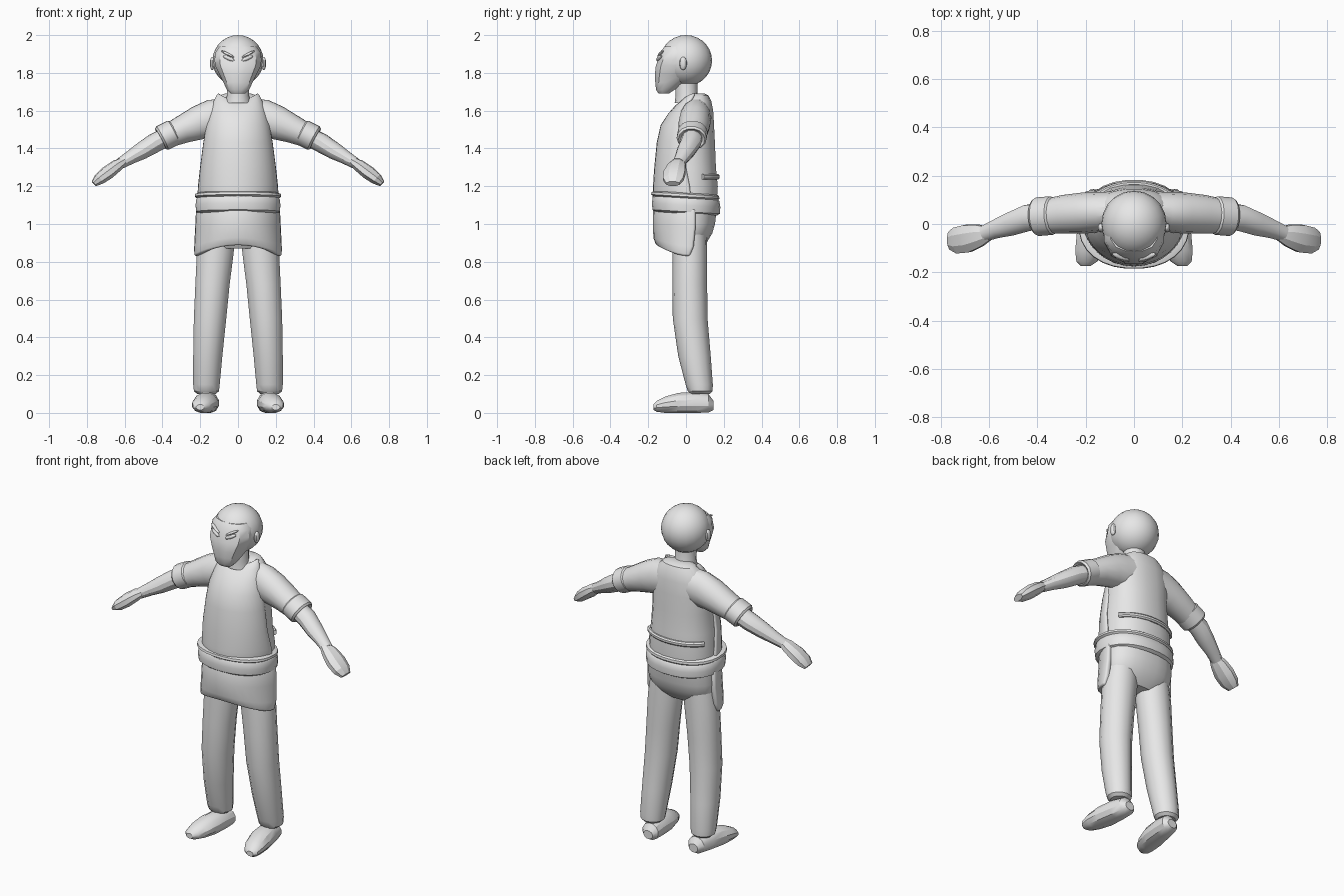
import bpy, bmesh, math
from mathutils import Vector

cube = bpy.data.objects.get("Cube")
if cube:
    bpy.data.objects.remove(cube, do_unlink=True)

grey = bpy.data.materials.new("light grey")
grey.use_nodes = True
grey.diffuse_color = (0.8, 0.8, 0.8, 1)
grey.node_tree.nodes["Principled BSDF"].inputs["Base Color"].default_value = (0.8, 0.8, 0.8, 1)

X, Y, Z = Vector((1, 0, 0)), Vector((0, 1, 0)), Vector((0, 0, 1))


def finish(name, bm, angle=30):
    bmesh.ops.recalc_face_normals(bm, faces=bm.faces)
    me = bpy.data.meshes.new(name)
    bm.to_mesh(me)
    bm.free()
    me.materials.append(grey)
    ob = bpy.data.objects.new(name, me)
    bpy.context.collection.objects.link(ob)
    bpy.ops.object.select_all(action='DESELECT')
    ob.select_set(True)
    bpy.context.view_layer.objects.active = ob
    bpy.ops.object.shade_smooth_by_angle(angle=math.radians(angle))
    return ob


def loft(name, rows, hint, axis=None, n=14, power=2.0, angle=30, floor=None, tilt=0):
    """Closed skin over rings; each row is x, y, z, radius along hint, radius across."""
    bm = bmesh.new()
    pts = [Vector(r[:3]) for r in rows]
    rings = []
    for i, row in enumerate(rows):
        t = axis or (pts[min(i + 1, len(pts) - 1)] - pts[max(i - 1, 0)]).normalized()
        u = (hint - t * hint.dot(t)).normalized()
        v = t.cross(u)
        ring = []
        for k in range(n):
            w = 2 * math.pi * (k + 0.5) / n
            c, s = math.cos(w), math.sin(w)
            p = pts[i] + u * row[3] * math.copysign(abs(c) ** (2 / power), c) \
                + v * row[4] * math.copysign(abs(s) ** (2 / power), s)
            p.z += tilt * p.y
            if floor is not None:
                p.z = max(p.z, floor)
            ring.append(bm.verts.new(p))
        rings.append(ring)
    for a, b in zip(rings, rings[1:]):
        for k in range(n):
            bm.faces.new((a[k], a[(k + 1) % n], b[(k + 1) % n], b[k]))
    bm.faces.new(rings[0])
    bm.faces.new(rings[-1])
    return finish(name, bm, angle)


def body(name, rows, **kw):
    """Upright loft; each row is z, half width, front y, back y."""
    return loft(name, [(0, (f + b) / 2, z, w, (b - f) / 2) for z, w, f, b in rows], X, Z, **kw)


def wrap(name, rows, thick, n=16):
    """Half-round cloth; each row is z at middle, z at edge, half width, front y, edge y."""
    bm = bmesh.new()
    grid = []
    for zc, ze, w, yf, ye in rows:
        line = []
        for k in range(n + 1):
            t = math.pi * (k / n - 0.5)
            s = math.sin(t)
            line.append(bm.verts.new((w * s, ye + (yf - ye) * math.cos(t), zc + (ze - zc) * s * s)))
        grid.append(line)
    for a, b in zip(grid, grid[1:]):
        for k in range(n):
            bm.faces.new((a[k], a[k + 1], b[k + 1], b[k]))
    ob = finish(name, bm)
    mod = ob.modifiers.new("thickness", 'SOLIDIFY')
    mod.thickness, mod.offset = thick, 0
    bev = ob.modifiers.new("soft edge", 'BEVEL')
    bev.width, bev.segments, bev.limit_method = 0.01, 2, 'ANGLE'
    bev.angle_limit = math.radians(50)
    return ob


def ball(name, loc, size, rot=(0, 0, 0), seg=20, rings=14):
    bm = bmesh.new()
    bmesh.ops.create_uvsphere(bm, u_segments=seg, v_segments=rings, radius=1)
    ob = finish(name, bm)
    ob.location, ob.scale, ob.rotation_euler = loc, size, rot
    return ob


# Head: round skull, angular face and jaw, neck
ball("skull", (0, 0, 1.865), (0.135, 0.138, 0.135))
body("face", [(1.69, 0.04, -0.145, -0.09), (1.71, 0.06, -0.16, -0.06), (1.75, 0.08, -0.165, 0.0),
              (1.79, 0.1, -0.168, 0.05), (1.84, 0.125, -0.163, 0.08), (1.87, 0.128, -0.15, 0.08),
              (1.91, 0.122, -0.14, 0.06), (1.94, 0.1, -0.115, 0.04)], n=12, power=2.4)
body("neck", [(1.64, 0.07, -0.06, 0.075), (1.68, 0.06, -0.055, 0.06), (1.78, 0.06, -0.06, 0.06)])

# Torso, seat and belt
body("shirt", [(1.05, 0.2, -0.15, 0.16), (1.2, 0.2, -0.15, 0.17), (1.3, 0.19, -0.15, 0.16),
               (1.42, 0.18, -0.13, 0.155), (1.52, 0.18, -0.1, 0.15), (1.6, 0.165, -0.06, 0.145),
               (1.65, 0.13, -0.03, 0.135), (1.68, 0.1, 0.01, 0.12), (1.69, 0.07, 0.03, 0.1)],
     n=20, power=2.3)
body("seat", [(0.87, 0.13, -0.06, 0.08), (0.9, 0.18, -0.08, 0.11), (0.95, 0.205, -0.1, 0.14),
              (1.0, 0.21, -0.11, 0.155), (1.09, 0.205, -0.12, 0.165)], n=20, power=2.3)
body("belt", [(1.055, 0.205, -0.165, 0.165), (1.065, 0.223, -0.178, 0.18), (1.1, 0.226, -0.182, 0.183),
              (1.13, 0.222, -0.177, 0.178), (1.137, 0.218, -0.173, 0.172), (1.145, 0.23, -0.186, 0.178),
              (1.158, 0.228, -0.183, 0.176), (1.165, 0.21, -0.165, 0.165)], n=28, power=2.2, tilt=-0.06)

# Fold of shirt across the lower back
arc = [math.radians(a) for a in range(25, 156, 10)]
loft("back_fold", [(0.2 * math.cos(a), 0.03 + 0.138 * math.sin(a), 1.25, 0.015, 0.012) for a in arc],
     Z, n=8)

# Apron bib and skirt
wrap("apron_bib", [(1.65, 1.69, 0.1, -0.01, 0.05), (1.62, 1.65, 0.12, -0.05, 0.03),
                   (1.58, 1.59, 0.14, -0.085, 0.01), (1.52, 1.52, 0.16, -0.125, 0.0),
                   (1.43, 1.43, 0.175, -0.145, 0.0), (1.3, 1.3, 0.192, -0.158, 0.0),
                   (1.2, 1.2, 0.203, -0.165, 0.02), (1.1, 1.1, 0.208, -0.167, 0.03)], 0.02)
wrap("apron_skirt", [(1.09, 1.08, 0.208, -0.158, 0.05), (1.0, 0.98, 0.213, -0.16, 0.05),
                     (0.93, 0.88, 0.218, -0.158, 0.04), (0.89, 0.83, 0.218, -0.143, 0.02)], 0.03)

for side, s in (("left", 1), ("right", -1)):
    def limb(name, rows, hint, **kw):
        return loft(side + "_" + name, [(s * r[0],) + tuple(r[1:]) for r in rows], hint, **kw)

    # Face details
    ball(side + "_ear", (s * 0.136, -0.015, 1.85), (0.014, 0.02, 0.035), seg=10, rings=8)
    ball(side + "_eye", (s * 0.05, -0.142, 1.878), (0.036, 0.012, 0.011),
         (0, -s * 0.4, s * 0.35), seg=10, rings=6)
    ball(side + "_brow", (s * 0.055, -0.135, 1.9), (0.042, 0.012, 0.007),
         (0, -s * 0.45, s * 0.35), seg=10, rings=6)

    # Arm: sleeve, rolled cuff, forearm and mitten-shaped hand
    limb("sleeve", [(0.05, 0.06, 1.57, 0.1, 0.075), (0.14, 0.05, 1.555, 0.105, 0.083),
                    (0.21, 0.045, 1.535, 0.092, 0.085), (0.29, 0.04, 1.502, 0.076, 0.08),
                    (0.38, 0.03, 1.462, 0.062, 0.07)], Z)
    limb("cuff", [(0.33, 0.035, 1.49, 0.06, 0.068), (0.34, 0.035, 1.485, 0.071, 0.08),
                  (0.4, 0.03, 1.455, 0.071, 0.08), (0.41, 0.03, 1.45, 0.062, 0.07),
                  (0.4, 0.03, 1.455, 0.05, 0.055)], Z, axis=Vector((s * 0.88, -0.06, -0.46)).normalized())
    limb("forearm", [(0.36, 0.035, 1.47, 0.05, 0.055), (0.44, 0.025, 1.43, 0.052, 0.056),
                     (0.51, 0.0, 1.387, 0.046, 0.05), (0.57, -0.02, 1.352, 0.036, 0.04),
                     (0.62, -0.04, 1.322, 0.03, 0.034)], Z, n=12)
    limb("hand", [(0.6, -0.04, 1.335, 0.022, 0.03), (0.64, -0.048, 1.31, 0.033, 0.05),
                  (0.69, -0.06, 1.272, 0.037, 0.062), (0.735, -0.068, 1.237, 0.032, 0.058),
                  (0.763, -0.07, 1.213, 0.017, 0.038)], Z, n=8, angle=20)

    # Trouser leg and shoe
    limb("trouser_leg", [(0.11, 0.02, 0.97, 0.09, 0.09), (0.12, 0.02, 0.85, 0.1, 0.092),
                         (0.135, 0.02, 0.68, 0.093, 0.092), (0.148, 0.022, 0.5, 0.088, 0.092),
                         (0.16, 0.045, 0.3, 0.079, 0.086), (0.167, 0.07, 0.15, 0.072, 0.072),
                         (0.167, 0.075, 0.115, 0.068, 0.066), (0.167, 0.075, 0.1, 0.05, 0.05)],
         X, axis=Z)
    limb("shoe", [(0.15, 0.145, 0.04, 0.03, 0.025), (0.152, 0.12, 0.05, 0.053, 0.05),
                  (0.16, 0.05, 0.053, 0.06, 0.06), (0.172, -0.04, 0.05, 0.067, 0.058),
                  (0.185, -0.11, 0.043, 0.06, 0.045), (0.195, -0.155, 0.035, 0.045, 0.03),
                  (0.2, -0.173, 0.03, 0.022, 0.015)], X, axis=Y, n=12, floor=0)
